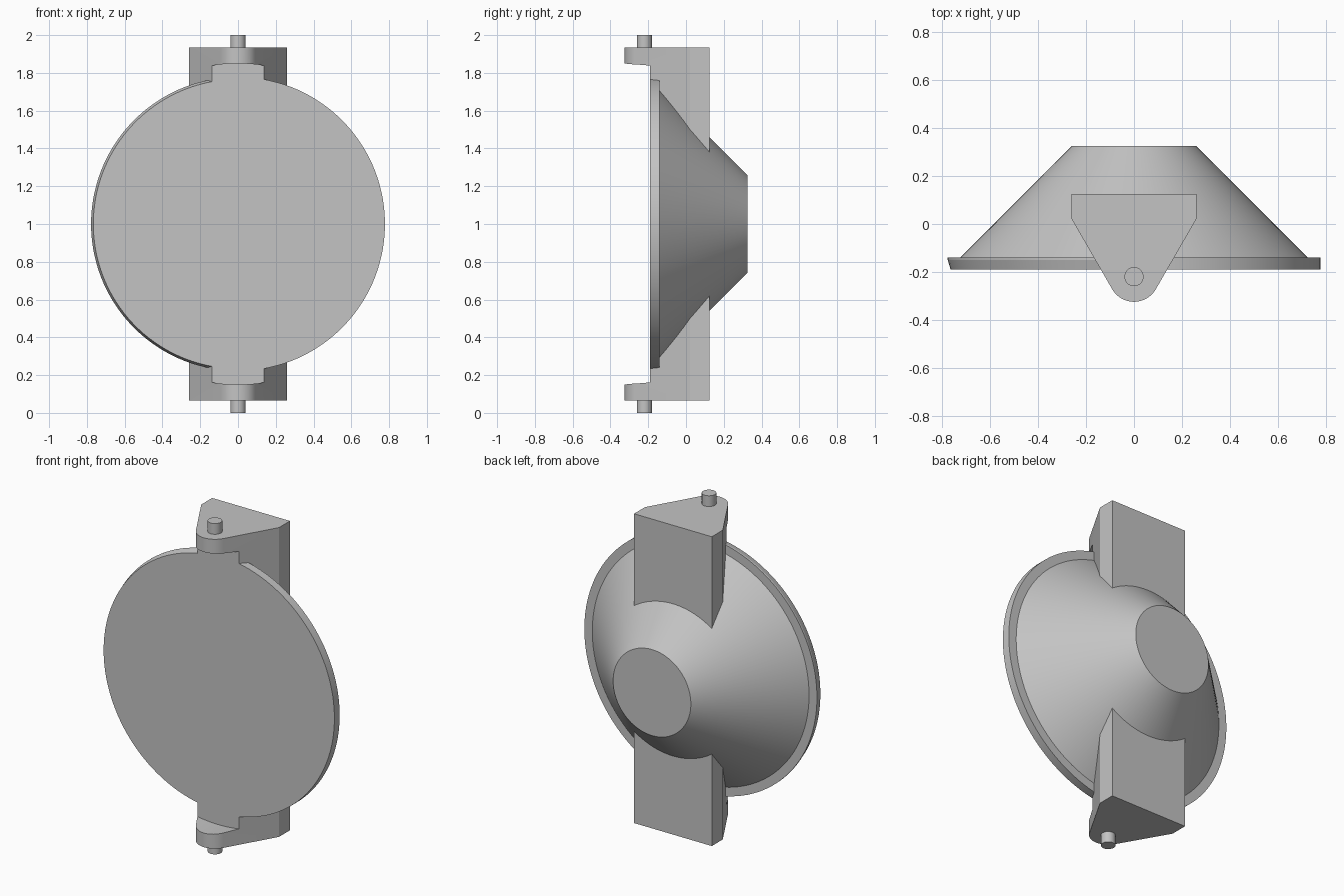
import bpy, bmesh, math
from mathutils import Vector

cube = bpy.data.objects.get("Cube")
if cube:
    bpy.data.objects.remove(cube, do_unlink=True)

COLOUR = (0.55, 0.55, 0.55, 1)
grey = bpy.data.materials.new("plain_grey")
grey.use_nodes = True
grey.diffuse_color = COLOUR
grey.node_tree.nodes["Principled BSDF"].inputs["Base Color"].default_value = COLOUR

MID_Z = 1.0        # height of the disc axis
PIN_Y = -0.22      # hinge line
FRONT_Y = -0.19    # front face of the disc


def finish(name, bm):
    bmesh.ops.recalc_face_normals(bm, faces=bm.faces)
    mesh = bpy.data.meshes.new(name)
    bm.to_mesh(mesh)
    bm.free()
    mesh.materials.append(grey)
    obj = bpy.data.objects.new(name, mesh)
    bpy.context.collection.objects.link(obj)
    return obj


def smooth(obj):
    bpy.ops.object.select_all(action='DESELECT')
    obj.select_set(True)
    bpy.context.view_layer.objects.active = obj
    bpy.ops.object.shade_smooth_by_angle(angle=math.radians(15))


def lathe(name, profile, left_taper=0.0, steps=128):
    """Turn (radius, y) points about the disc axis; taper the last ring where x < 0."""
    bm = bmesh.new()
    rings = []
    for i, (radius, y) in enumerate(profile):
        ring = []
        for k in range(steps):
            a = 2 * math.pi * (k + 0.5) / steps
            r = radius
            if i == len(profile) - 1 and math.cos(a) < 0:
                r -= left_taper
            ring.append(bm.verts.new((r * math.cos(a), y, MID_Z + r * math.sin(a))))
        rings.append(ring)
    for a, b in zip(rings, rings[1:]):
        for k in range(steps):
            n = (k + 1) % steps
            bm.faces.new((a[k], a[n], b[n], b[k]))
    bm.faces.new(rings[0])
    bm.faces.new(rings[-1])
    return finish(name, bm)


def prism(name, outline, z0, z1):
    bm = bmesh.new()
    face = bm.faces.new([bm.verts.new((x, y, z0)) for x, y in outline])
    out = bmesh.ops.extrude_face_region(bm, geom=[face])
    top = [v for v in out["geom"] if isinstance(v, bmesh.types.BMVert)]
    bmesh.ops.translate(bm, verts=top, vec=Vector((0, 0, z1 - z0)))
    return finish(name, bm)


def arc(radius, start, end, count):
    angles = [math.radians(start + (end - start) * i / count) for i in range(count + 1)]
    return [(radius * math.cos(a), PIN_Y + radius * math.sin(a)) for a in angles]


# Valve disc with conical back; one half of the rim is tapered
disc = lathe("valve_disc", [(0.26, 0.325), (0.725, -0.14), (0.778, -0.14),
                            (0.778, -0.15), (0.778, FRONT_Y)], left_taper=0.012)
smooth(disc)

# Clearance shape that undercuts the bracket noses in front of the disc
cutter = lathe("clearance_cutter", [(0.85, -0.5), (0.85, FRONT_Y),
                                    (0.755, FRONT_Y), (0.755, -0.165)])
cutter.hide_render = True

# Hinge brackets and pins, top and bottom
bracket_outline = ([(-0.26, 0.125), (0.26, 0.125), (0.26, 0.02)]
                   + arc(0.105, -30, -150, 16) + [(-0.26, 0.02)])
pin_outline = arc(0.04, 0, 348.75, 31)

for side, s in (("upper", 1), ("lower", -1)):
    bracket = prism(side + "_bracket", bracket_outline, MID_Z + s * 0.3, MID_Z + s * 0.935)
    cut = bracket.modifiers.new("clearance", 'BOOLEAN')
    cut.operation = 'DIFFERENCE'
    cut.solver = 'EXACT'
    cut.object = cutter
    bpy.context.view_layer.objects.active = bracket
    bpy.ops.object.modifier_apply(modifier=cut.name)
    smooth(bracket)
    smooth(prism(side + "_pin", pin_outline, MID_Z + s * 0.9, MID_Z + s))

bpy.data.objects.remove(cutter, do_unlink=True)
